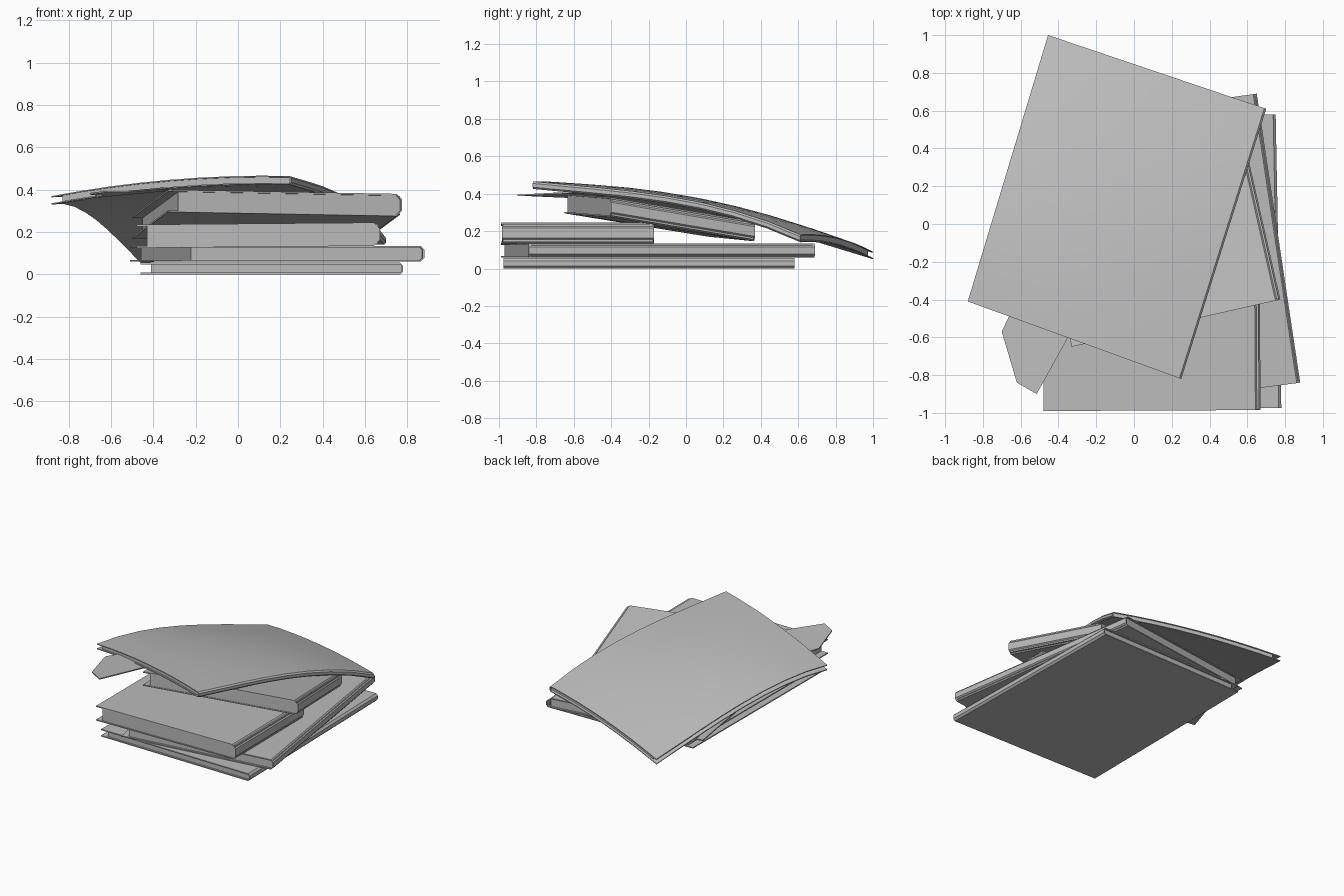
import bpy, bmesh
from mathutils import Vector

cube = bpy.data.objects.get("Cube")
if cube:
    bpy.data.objects.remove(cube, do_unlink=True)

grey = bpy.data.materials.new("paper_grey")
grey.use_nodes = True
colour = (0.5, 0.5, 0.5, 1)
grey.diffuse_color = colour
grey.node_tree.nodes["Principled BSDF"].inputs["Base Color"].default_value = colour


def finish(name, bm):
    bmesh.ops.recalc_face_normals(bm, faces=bm.faces)
    mesh = bpy.data.meshes.new(name)
    bm.to_mesh(mesh)
    bm.free()
    obj = bpy.data.objects.new(name, mesh)
    bpy.context.collection.objects.link(obj)
    mesh.materials.append(grey)
    bpy.ops.object.select_all(action="DESELECT")
    obj.select_set(True)
    bpy.context.view_layer.objects.active = obj
    bpy.ops.object.shade_smooth_by_angle(angle=0.6)


def loft(name, lower, upper, place, v0, v1, steps):
    """Sweep a strip section, given as matching lower and upper lines, along v."""
    bm = bmesh.new()
    rows = []
    for i in range(steps + 1):
        v = v0 + (v1 - v0) * i / steps
        rows.append([[bm.verts.new(place(u, v, z)) for u, z in line]
                     for line in (lower, upper)])
    n = len(lower)
    for a, b in zip(rows, rows[1:]):
        loops = [r[0] + r[1][::-1] for r in (a, b)]
        for k in range(2 * n):
            j = (k + 1) % (2 * n)
            bm.faces.new((loops[0][k], loops[0][j], loops[1][j], loops[1][k]))
    for lo, up in (rows[0], rows[-1]):
        for k in range(n - 1):
            bm.faces.new((lo[k], lo[k + 1], up[k + 1], up[k]))
    finish(name, bm)


def book(name, corners, h, cover=0.008, steps=1, offset=lambda u, v: 0):
    """Bound volume on four bottom corners: front left, front right, back right, back left."""
    fl, fr, br, bl = [Vector(c) for c in corners]
    width = (fr - fl).length

    def place(u, v, z):
        u = u / width
        p = fl.lerp(fr, u).lerp(bl.lerp(br, u), v)
        return p + Vector((0, 0, z + offset(u, v)))

    # wrap-around cover with a rounded spine
    r, c = h * 0.25, cover
    run = [(width - r) * i / steps for i in range(steps + 1)]
    outer = [(u, 0) for u in run] + [(width, r), (width, h - r)] + [(u, h) for u in run[::-1]]
    inner = ([(u, c) for u in run] + [(width - c, r), (width - c, h - r)]
             + [(u, h - c) for u in run[::-1]])
    loft(name + "_cover", outer, inner, place, 0, 1, steps)

    # page block with a hollow fore edge
    low, high = [], []
    for i in range(steps + 3):
        f = i / (steps + 2)
        bottom, top = 0.02 + (width - c - 0.02) * f, 0.02 + (width - c - 0.02) * f
        low.append((bottom, c))
        high.append((top, h - c))
    low.insert(0, (0.045, h * 0.5))
    high.insert(0, (0.045, h * 0.5))
    low[1], high[1] = (0.05, c), (0.05, h - c)
    loft(name + "_pages", low[1:], high[1:], place, 0.008, 0.992, steps)


# stacked volumes, bottom to top
book("bottom_book", [(-0.46, -0.96, 0), (0.78, -0.975, 0), (0.75, 0.58, 0), (-0.45, 0.56, 0)], 0.055)
book("second_book", [(-0.27, -0.99, 0.06), (0.88, -0.84, 0.06),
                     (0.65, 0.69, 0.06), (-0.51, 0.53, 0.06)], 0.075)
book("third_book", [(-0.48, -0.99, 0.125), (0.67, -0.985, 0.135),
                    (0.665, -0.17, 0.135), (-0.48, -0.18, 0.125)], 0.11)
book("tilted_book", [(-0.33, -0.65, 0.295), (0.775, -0.4, 0.275),
                     (0.6, 0.37, 0.145), (-0.5, 0.12, 0.17)], 0.105)


# soft magazine draped over the stack
def drape(u, v):
    along = 0.26 * v * (1 - v) * (1 + 0.9 * (u - 0.5) * (2 * v - 1))
    return along + 0.12 * u * (1 - u)


book("top_magazine", [(-0.88, -0.41, 0.33), (0.25, -0.82, 0.425),
                      (0.7, 0.61, 0.14), (-0.455, 1.0, 0.05)],
     0.04, 0.006, 8, drape)

# loose page poking out beneath the magazine
bm = bmesh.new()
outline = [(-0.62, -0.4, 0.375), (-0.7, -0.57, 0.385), (-0.62, -0.84, 0.395),
           (-0.515, -0.9, 0.395), (-0.36, -0.62, 0.41), (-0.3, -0.5, 0.405)]
top = [bm.verts.new(p) for p in outline]
base = [bm.verts.new((x, y, z - 0.008)) for x, y, z in outline]
bm.faces.new(top)
bm.faces.new(base[::-1])
for i in range(len(top)):
    j = (i + 1) % len(top)
    bm.faces.new((top[i], base[i], base[j], top[j]))
finish("loose_page", bm)
